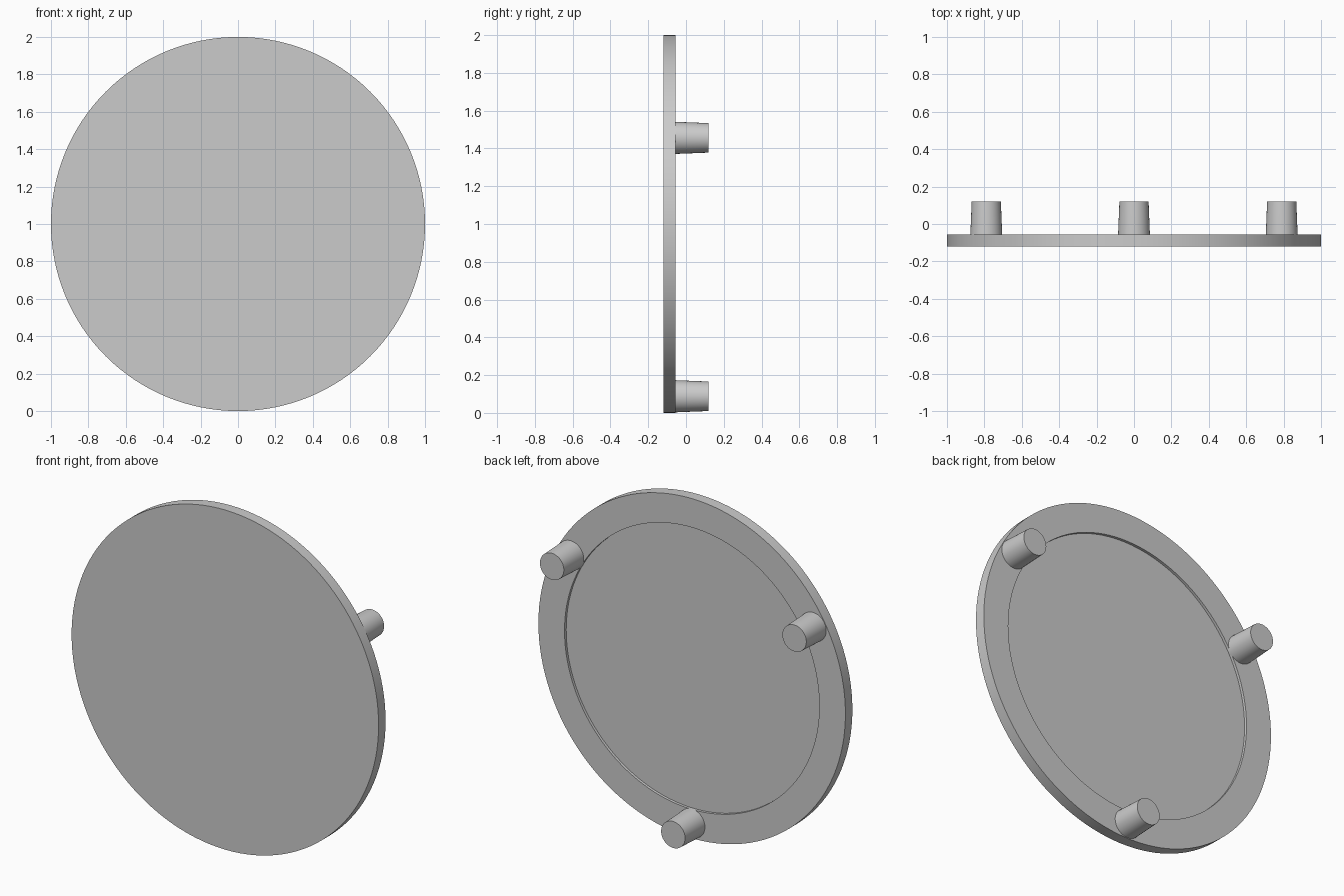
import bpy
import math
from mathutils import Matrix

cube = bpy.data.objects.get("Cube")
if cube:
    bpy.data.objects.remove(cube, do_unlink=True)

# Single plain grey for every part
grey = bpy.data.materials.new("plain_grey")
grey.use_nodes = True
colour = (0.6, 0.6, 0.6, 1)
grey.diffuse_color = colour
grey.node_tree.nodes["Principled BSDF"].inputs["Base Color"].default_value = colour


def turned_part(name, profile, sides, x, z):
    """Revolve (radius, y) points about the y axis and cap both ends."""
    verts, faces = [], []
    for radius, y in profile:
        for i in range(sides):
            a = math.tau * i / sides
            verts.append((radius * math.cos(a), y, radius * math.sin(a)))
    for r in range(len(profile) - 1):
        for i in range(sides):
            j = (i + 1) % sides
            low, high = r * sides, (r + 1) * sides
            faces.append((low + i, high + i, high + j, low + j))
    faces.append(tuple(range(sides)))
    last = (len(profile) - 1) * sides
    faces.append(tuple(reversed(range(last, last + sides))))

    mesh = bpy.data.meshes.new(name)
    mesh.from_pydata(verts, [], faces)
    mesh.materials.append(grey)
    mesh.transform(Matrix.Translation((x, 0, z)))
    obj = bpy.data.objects.new(name, mesh)
    bpy.context.collection.objects.link(obj)
    bpy.ops.object.select_all(action="DESELECT")
    obj.select_set(True)
    bpy.context.view_layer.objects.active = obj
    bpy.ops.object.shade_smooth_by_angle(angle=math.radians(30))
    return obj


FRONT, BACK, PEG_END = -0.12, -0.055, 0.12

# Round plate with a shallow recess in its back
turned_part("disc", [(1, FRONT), (1, BACK), (0.83, BACK), (0.83, BACK - 0.016)],
            128, 0, 1)

# Three tapered pegs evenly spaced around the rim
for name, degrees in (("left_peg", 30), ("right_peg", 150), ("bottom_peg", 270)):
    a = math.radians(degrees)
    turned_part(name, [(0.085, BACK - 0.01), (0.085, BACK), (0.078, PEG_END)],
                48, 0.912 * math.cos(a), 1 + 0.912 * math.sin(a))
